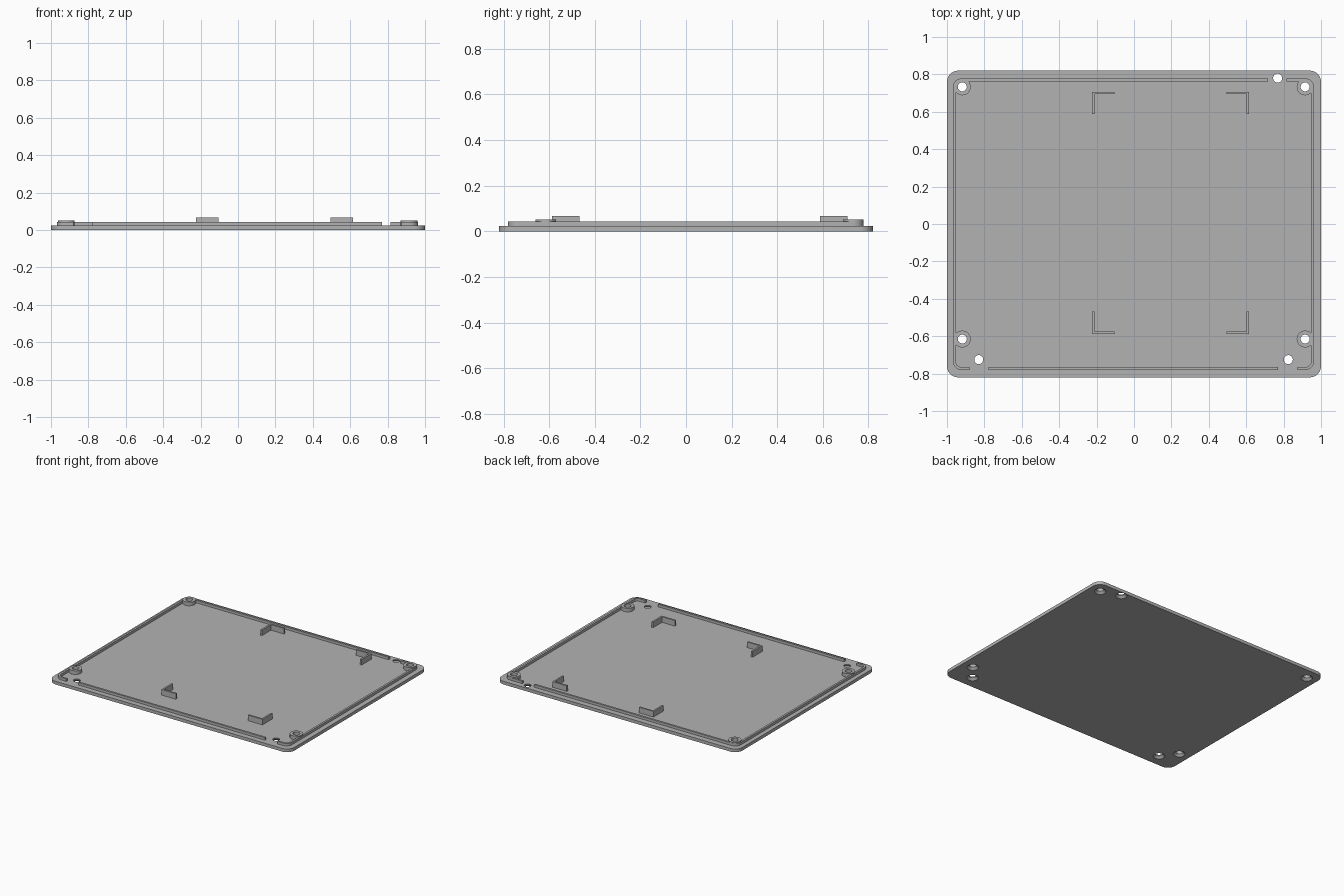
import bpy
import bmesh
from math import cos, sin, pi, tau

old = bpy.data.objects.get("Cube")
if old:
    bpy.data.objects.remove(old, do_unlink=True)

GREY = (0.45, 0.45, 0.45, 1.0)
grey = bpy.data.materials.new("mid grey plastic")
grey.use_nodes = True
grey.diffuse_color = GREY
grey.node_tree.nodes["Principled BSDF"].inputs["Base Color"].default_value = GREY

FLOOR, LIP_TOP, BOSS_TOP, BRACKET_TOP = 0.024, 0.043, 0.051, 0.066
HOLE_R = 0.024
BOSSES = {"back_left": (0.915, 0.733), "back_right": (-0.918, 0.733),
          "front_left": (0.915, -0.615), "front_right": (-0.918, -0.615)}
FLOOR_HOLES = [(0.768, 0.78), (0.825, -0.725), (-0.83, -0.725)]


def finish(name, bm):
    bmesh.ops.recalc_face_normals(bm, faces=bm.faces[:])
    mesh = bpy.data.meshes.new(name)
    bm.to_mesh(mesh)
    bm.free()
    mesh.materials.append(grey)
    obj = bpy.data.objects.new(name, mesh)
    bpy.context.collection.objects.link(obj)
    return obj


def smooth(obj):
    bpy.ops.object.select_all(action="DESELECT")
    obj.select_set(True)
    bpy.context.view_layer.objects.active = obj
    bpy.ops.object.shade_smooth_by_angle(angle=pi / 6)


def rounded_rect(x0, x1, y0, y1, r, steps=8):
    centres = [(x1 - r, y1 - r), (x0 + r, y1 - r), (x0 + r, y0 + r), (x1 - r, y0 + r)]
    return [(cx + r * cos((q + i / steps) * pi / 2), cy + r * sin((q + i / steps) * pi / 2))
            for q, (cx, cy) in enumerate(centres) for i in range(steps + 1)]


def circle(cx, cy, r, n=32):
    return [(cx + r * cos(tau * i / n), cy + r * sin(tau * i / n)) for i in range(n)]


def loft(bm, levels, closed=False):
    """Skin (outline, z) levels; cap the ends, or join last to first."""
    rings = [[bm.verts.new((x, y, z)) for x, y in pts] for pts, z in levels]
    n = len(rings[0])
    pairs = list(zip(rings, rings[1:]))
    if closed:
        pairs.append((rings[-1], rings[0]))
    else:
        bm.faces.new(rings[0])
        bm.faces.new(rings[-1])
    for a, b in pairs:
        for i in range(n):
            j = (i + 1) % n
            bm.faces.new((a[i], a[j], b[j], b[i]))


def prism(bm, pts, z0, z1):
    loft(bm, [(pts, z0), (pts, z1)])


def box(x0, x1, y0, y1):
    return [(x0, y0), (x1, y0), (x1, y1), (x0, y1)]


def tube(bm, outer, inner, z0, z1):
    loft(bm, [(outer, z0), (outer, z1), (inner, z1), (inner, z0)], closed=True)


def cut(obj, cutter):
    mod = obj.modifiers.new("cut", "BOOLEAN")
    mod.operation = "DIFFERENCE"
    mod.solver = "EXACT"
    mod.object = cutter
    bpy.context.view_layer.objects.active = obj
    bpy.ops.object.modifier_apply(modifier=mod.name)
    bpy.data.objects.remove(cutter, do_unlink=True)


# Base plate with countersunk screw holes
bm = bmesh.new()
prism(bm, rounded_rect(-1, 1, -0.82, 0.82, 0.06), 0, FLOOR)
plate = finish("base_plate", bm)
bm = bmesh.new()
for x, y in list(BOSSES.values()) + FLOOR_HOLES:
    loft(bm, [(circle(x, y, 0.05), -0.01), (circle(x, y, HOLE_R), 0.016),
              (circle(x, y, HOLE_R), 0.1)])
holes = finish("hole_cutter", bm)
holes.hide_render = True
cut(plate, holes)
smooth(plate)

# Thin locating lip, interrupted beside the floor holes
bm = bmesh.new()
tube(bm, rounded_rect(-0.968, 0.962, -0.78, 0.778, 0.045),
     rounded_rect(-0.953, 0.947, -0.765, 0.763, 0.03), FLOOR, LIP_TOP)
lip = finish("locating_lip", bm)
bm = bmesh.new()
for x0, x1, y in [(0.716, 0.815, 0.77), (-0.88, -0.777, -0.77), (0.77, 0.875, -0.77)]:
    prism(bm, box(x0, x1, y - 0.03, y + 0.03), 0, 0.1)
gaps = finish("gap_cutter", bm)
gaps.hide_render = True
cut(lip, gaps)
smooth(lip)

# Screw bosses
for place, (x, y) in BOSSES.items():
    bm = bmesh.new()
    tube(bm, circle(x, y, 0.045), circle(x, y, HOLE_R), FLOOR, BOSS_TOP)
    smooth(finish("screw_boss_" + place, bm))

# L-shaped corner brackets; sx and sy point inward from each corner
ARM, WALL = 0.12, 0.013
for x, sx, side in [(-0.225, 1, "right"), (0.615, -1, "left")]:
    for y, sy, end in [(-0.588, 1, "front"), (0.707, -1, "back")]:
        outline = [(0, 0), (ARM, 0), (ARM, WALL), (WALL, WALL), (WALL, ARM), (0, ARM)]
        bm = bmesh.new()
        prism(bm, [(x + sx * u, y + sy * v) for u, v in outline], FLOOR, BRACKET_TOP)
        finish(f"corner_bracket_{end}_{side}", bm)
